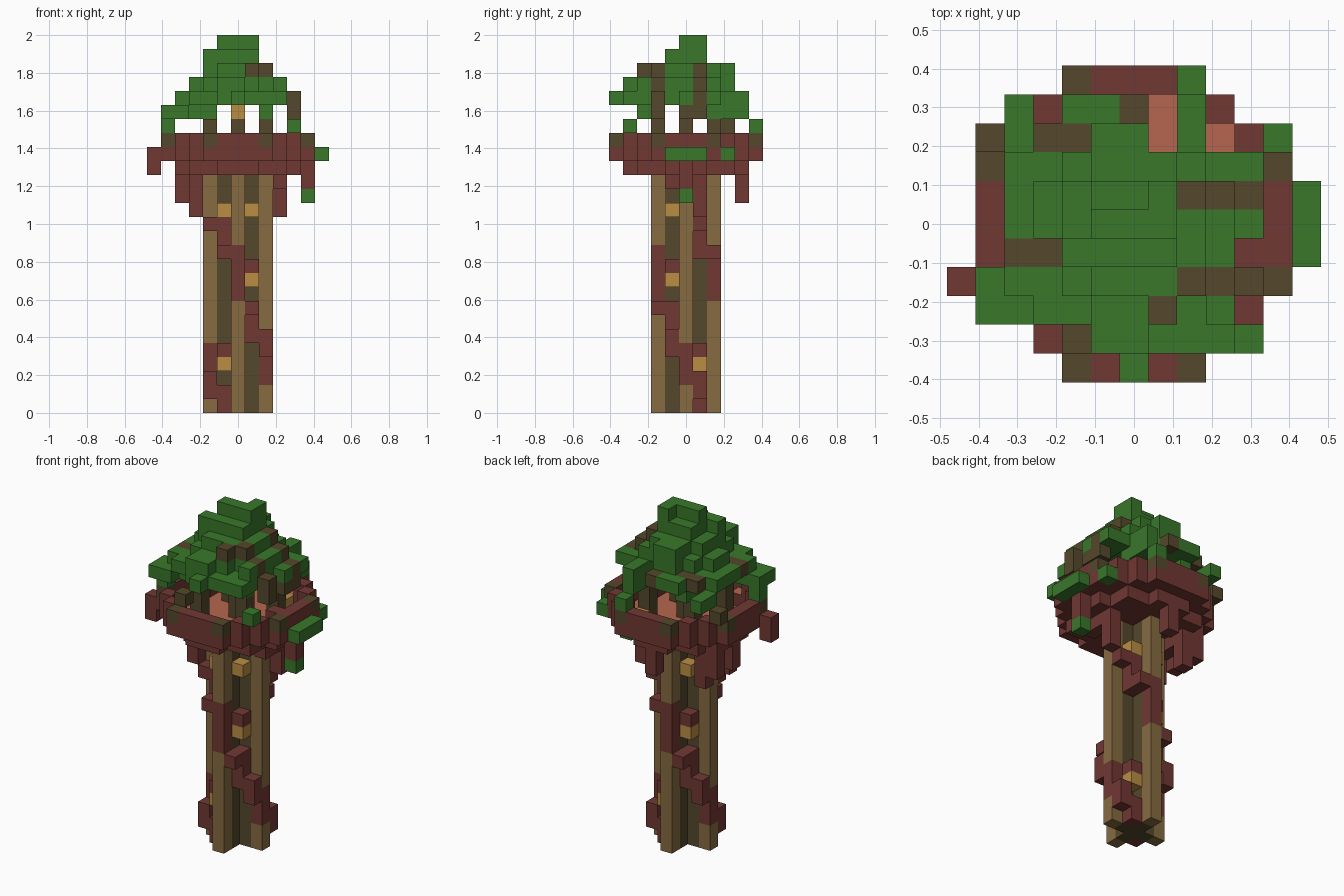
import bpy, bmesh
from math import hypot
from mathutils import Vector

cube = bpy.data.objects.get("Cube")
if cube:
    bpy.data.objects.remove(cube, do_unlink=True)

U = 2 / 27  # size of one block
COLOURS = {
    "pale_bark": (0.240, 0.146, 0.053),
    "dark_bark": (0.090, 0.064, 0.025),
    "red_wood": (0.165, 0.040, 0.034),
    "lamp_yellow": (0.490, 0.270, 0.058),
    "leaf_green": (0.040, 0.186, 0.023),
    "floor_clay": (0.460, 0.134, 0.077),
}
NAMES = list(COLOURS)
MATS = []
for name, rgb in COLOURS.items():
    m = bpy.data.materials.new(name)
    m.use_nodes = True
    m.diffuse_color = (*rgb, 1)
    m.node_tree.nodes["Principled BSDF"].inputs["Base Color"].default_value = (*rgb, 1)
    MATS.append(m)

blocks = {}  # cell -> (part, colour)


def span(v):
    return range(v[0], v[1] + 1) if isinstance(v, tuple) else (v,)


def put(part, colour, i, j, k):
    """Fill a box of blocks; each axis is one index or an inclusive range."""
    for a in span(i):
        for b in span(j):
            for c in span(k):
                blocks[a, b, c] = (part, colour)


# Trunk: plus-shaped section with pale tips
put("trunk", "dark_bark", (-1, 1), 0, (0, 16))
put("trunk", "dark_bark", 0, (-1, 1), (0, 16))
for s in (-2, 2):
    put("trunk", "pale_bark", s, 0, (0, 16))
    put("trunk", "pale_bark", 0, s, (0, 16))

# Two stairs winding up opposite sides of the trunk
STEPS = [(1, 1, 0, 1), (2, 1, 1, 2), (2, 0, 2, 4), (2, -1, 4, 5), (1, -1, 5, 7),
         (1, -2, 7, 7), (0, -2, 8, 11), (-1, -2, 11, 11), (-1, -1, 11, 13),
         (-2, -1, 13, 13), (-3, -1, 14, 16)]
for s in (1, -1):
    for i, j, low, high in STEPS:
        put("stairs", "red_wood", s * i, s * j, (low, high))

# Lamps in the trunk corners, each under a small wooden cap
for s in (1, -1):
    put("lamps", "lamp_yellow", s, s, 3)
    put("stairs", "red_wood", s, s, 4)
    put("lamps", "lamp_yellow", s, -s, 9)
    put("stairs", "red_wood", s, -s, 10)
    put("lamps", "lamp_yellow", s, s, 14)
    put("lamps", "lamp_yellow", s, -s, 14)

# Brackets below the platform
for s in (1, -1):
    put("brackets", "red_wood", s * 3, (-1, 1), 16)
put("brackets", "red_wood", -4, 0, (15, 16))
put("brackets", "red_wood", -3, 2, (14, 16))
put("brackets", "red_wood", -4, 2, (15, 17))
put("brackets", "red_wood", 0, 4, (15, 16))
put("brackets", "red_wood", 5, 0, (16, 17))
put("brackets", "red_wood", -6, -2, (17, 18))

# Round platform, one step up at its rim, and its railing with dark posts
for i in range(-5, 6):
    for j in range(-5, 6):
        r = hypot(i, j)
        if r < 4.6:
            put("platform", "red_wood", i, j, 17 if r < 4.3 else 18)
        elif r < 5.5:
            post = {abs(i), abs(j)} == {2, 5}
            put("railing", "red_wood", i, j, 18)
            put("railing", "dark_bark" if post else "red_wood", i, j, 19)
put("railing", "red_wood", 4, -1, (18, 19))

# Canopy: stepped layers as level -> radius, under a ragged peak
LAYERS = {24: 2, 23: 3, 22: 4}


def in_layer(i, j, k):
    return k in LAYERS and hypot(i, j) <= LAYERS[k] + 0.5


for k in LAYERS:
    for i in range(-5, 6):
        for j in range(-5, 6):
            if in_layer(i, j, k) and not in_layer(i, j, k + 2):
                put("canopy", "leaf_green", i, j, k)
for gap in ((1, 3, 22), (1, 3, 23), (1, 4, 22), (3, 3, 22), (4, -1, 22),
            (-3, -1, 23), (-2, -4, 22)):
    blocks.pop(gap, None)
put("canopy", "leaf_green", (-1, 1), (0, 1), 25)
put("canopy", "leaf_green", (-2, 1), -1, 25)
put("canopy", "leaf_green", (-1, 1), 0, 26)
put("canopy", "leaf_green", 1, 1, 26)

# Loose leaf clumps at the eaves and on the railing
CLUMPS = [((-5, -3), -2, 21), (-5, -2, 20), ((-5, -4), -3, 21), (-4, (3, 4), 21),
          ((-2, -1), 4, 22), (-2, 3, 21), (2, (3, 4), 21), (2, 5, 20),
          (4, -4, 20), ((1, 3), -4, 22), (0, (-5, -4), 22), (-1, -4, 23),
          (0, (-4, -3), 23), ((-1, 0), 3, 24), ((3, 4), 2, 22), (3, -3, 23),
          (5, 3, 18), (6, (-1, 1), 18), (5, 0, 15)]
for c in CLUMPS:
    put("leaf_clumps", "leaf_green", *c)

# Roof posts capped with leaves, and lamps on the platform
for i in (-2, 2):
    for j in (-2, 2):
        put("roof_posts", "dark_bark", i, j, (18, 20))
        put("leaf_clumps", "leaf_green", i, j, 21)
put("roof_posts", "dark_bark", 0, 0, (18, 20))
put("lamps", "lamp_yellow", 0, 0, 21)
put("lamps", "lamp_yellow", 2, 3, 18)

# Branches showing through the leaves
for n in range(3):
    put("branches", "dark_bark", 2 + n, -2, 24 - n)
    put("branches", "dark_bark", 2 + n, 1, 24 - n)
BRANCHES = [(4, -2, 21), (4, (0, 1), 21), (1, -3, 24), (-2, -4, 20),
            ((-4, -3), -1, 22), ((-3, -2), 3, 22), (0, 4, 22), (-5, 3, 20)]
for b in BRANCHES:
    put("branches", "dark_bark", *b)

# Turn the blocks of each part into one mesh of outer faces
DIRS = [Vector(d) for d in ((1, 0, 0), (-1, 0, 0), (0, 1, 0), (0, -1, 0), (0, 0, 1), (0, 0, -1))]


def build(part):
    bm = bmesh.new()
    corners = {}

    def corner(p):
        key = tuple(round(2 * c) for c in p)
        if key not in corners:
            corners[key] = bm.verts.new(p * U)
        return corners[key]

    for cell, (owner, colour) in blocks.items():
        if owner != part:
            continue
        centre = Vector(cell) + Vector((0, 0, 0.5))
        for d in DIRS:
            if tuple(int(a + b) for a, b in zip(cell, d)) in blocks:
                continue
            a = Vector((d.y, d.z, d.x)) / 2
            b = d.cross(a)
            mid = centre + d / 2
            f = bm.faces.new([corner(mid + o) for o in (-a - b, a - b, a + b, b - a)])
            top = part == "platform" and d.z > 0
            f.material_index = NAMES.index("floor_clay" if top else colour)
    mesh = bpy.data.meshes.new(part)
    bm.to_mesh(mesh)
    bm.free()
    for m in MATS:
        mesh.materials.append(m)
    bpy.context.collection.objects.link(bpy.data.objects.new(part, mesh))


for part in sorted({owner for owner, _ in blocks.values()}):
    build(part)
